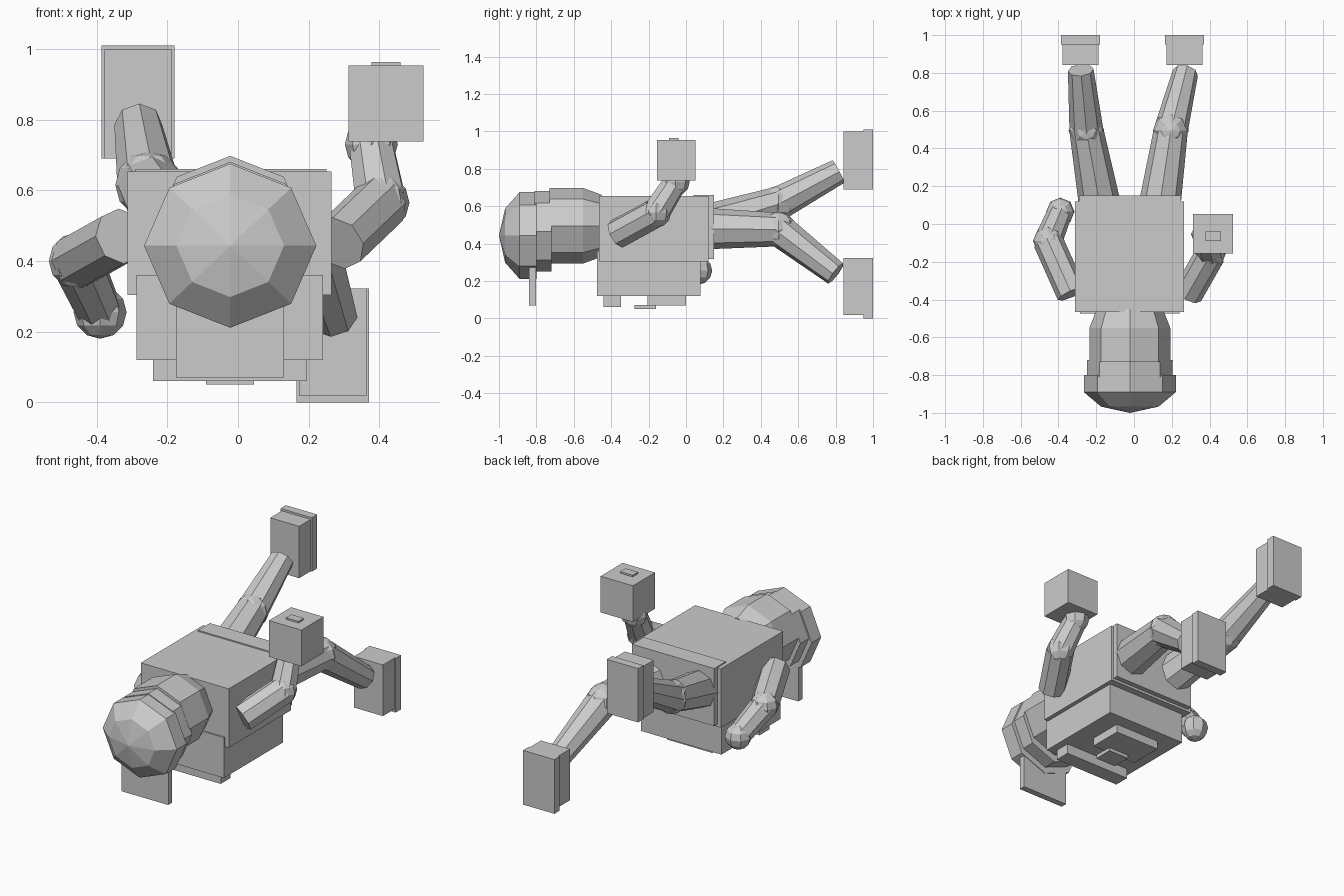
import bpy, bmesh, math
from mathutils import Vector

if "Cube" in bpy.data.objects:
    bpy.data.objects.remove(bpy.data.objects["Cube"])

grey = bpy.data.materials.new("plain grey")
grey.diffuse_color = (0.6, 0.6, 0.6, 1)
grey.use_nodes = True
grey.node_tree.nodes["Principled BSDF"].inputs["Base Color"].default_value = grey.diffuse_color
CX = -0.022  # body centre line


def finish(name, bm):
    bmesh.ops.recalc_face_normals(bm, faces=bm.faces)
    me = bpy.data.meshes.new(name)
    bm.to_mesh(me)
    bm.free()
    me.materials.append(grey)
    ob = bpy.data.objects.new(name, me)
    bpy.context.collection.objects.link(ob)
    return ob


def box(name, x, y, z):
    """Box from (min, max) ranges."""
    bm = bmesh.new()
    bmesh.ops.create_cube(bm, size=1)
    for v in bm.verts:
        v.co = [r[0] + (c + 0.5) * (r[1] - r[0]) for c, r in zip(v.co, (x, y, z))]
    return finish(name, bm)


def limb(name, a, b, ra, rb):
    """Eight-sided tapered cylinder from a to b."""
    a, b = Vector(a), Vector(b)
    d = b - a
    bm = bmesh.new()
    bmesh.ops.create_cone(bm, cap_ends=True, segments=8, radius1=ra, radius2=rb, depth=d.length)
    q = d.to_track_quat('Z', 'Y')
    for v in bm.verts:
        v.co = q @ v.co + (a + b) / 2
    return finish(name, bm)


def ball(name, c, r):
    bm = bmesh.new()
    bmesh.ops.create_uvsphere(bm, u_segments=8, v_segments=6, radius=r)
    bmesh.ops.translate(bm, verts=bm.verts, vec=c)
    return finish(name, bm)


def lathe_y(name, cz, profile, xs=1.0):
    """Eight-sided turned part along y; profile is (y, radius)."""
    bm = bmesh.new()
    rings = []
    for y, r in profile:
        if r == 0:
            rings.append([bm.verts.new((CX, y, cz))] * 8)
        else:
            rings.append([bm.verts.new((CX + xs * r * math.cos(i * math.pi / 4), y,
                                        cz + r * math.sin(i * math.pi / 4))) for i in range(8)])
    for p, q in zip(rings, rings[1:]):
        for i in range(8):
            j = (i + 1) % 8
            vs = list(dict.fromkeys((p[i], p[j], q[j], q[i])))
            bm.faces.new(vs)
    for r in (rings[0], rings[-1]):
        if r[0] is not r[1]:
            bm.faces.new(r)
    return finish(name, bm)


# head, cap and visor
lathe_y("cap_dome", 0.443, [(-1.0, 0), (-0.967, 0.145), (-0.89, 0.232), (-0.80, 0.232)], 1.05)
lathe_y("cap_band", 0.465, [(-0.81, 0.215), (-0.72, 0.215)], 1.05)
lathe_y("head", 0.495, [(-0.73, 0.202), (-0.55, 0.202), (-0.45, 0.165)], 1.06)
box("visor", (-0.176, 0.13), (-0.84, -0.803), (0.07, 0.61))

# torso with belt, and pack underneath
box("torso", (-0.313, 0.265), (-0.465, 0.12), (0.303, 0.653))
box("belt", (-0.29, 0.25), (0.04, 0.15), (0.318, 0.66))
box("pack", (-0.287, 0.24), (-0.475, 0.078), (0.12, 0.36))
box("pack_flap", (-0.24, 0.195), (-0.44, -0.347), (0.06, 0.13))
box("pack_pocket", (-0.172, 0.125), (-0.205, 0.0), (0.07, 0.13))
box("pack_buckle", (-0.09, 0.045), (-0.275, -0.16), (0.05, 0.072))

# legs: side, hip, knee and ankle points, foot heights
legs = {
    "left": (-1, (CX - 0.155, 0.08, 0.49), (-0.252, 0.495, 0.615), (-0.282, 0.815, 0.785)),
    "right": (1, (CX + 0.155, 0.08, 0.48), (0.195, 0.495, 0.475), (0.272, 0.80, 0.24)),
}
for n, (s, hip, knee, ankle) in legs.items():
    limb(n + "_thigh", hip, knee, 0.112, 0.09)
    ball(n + "_knee", knee, 0.095)
    limb(n + "_shin", knee, ankle, 0.09, 0.068)
    c = -0.2825 if s < 0 else 0.268
    zb, zs = ((0.69, 0.998), (0.69, 1.01)) if s < 0 else ((0.018, 0.322), (0.0, 0.322))
    box(n + "_boot", (c - 0.095, c + 0.095), (0.842, 0.955), zb)
    box(n + "_sole", (c - 0.103, c + 0.103), (0.95, 1.0), zs)

# arms
arms = {
    "left": ((-0.33, -0.37, 0.47), (-0.455, -0.09, 0.40), (-0.39, 0.065, 0.255)),
    "right": ((0.285, -0.37, 0.45), (0.405, -0.16, 0.565), (0.377, -0.055, 0.73)),
}
for n, (shoulder, elbow, wrist) in arms.items():
    limb(n + "_upper_arm", shoulder, elbow, 0.08, 0.08)
    ball(n + "_elbow", elbow, 0.08)
    limb(n + "_forearm", elbow, wrist, 0.075, 0.065)
    ball(n + "_hand", wrist, 0.075)

# box held in the raised hand
box("held_box", (0.312, 0.525), (-0.155, 0.052), (0.738, 0.953))
box("held_box_clasp", (0.378, 0.46), (-0.09, -0.04), (0.94, 0.963))
